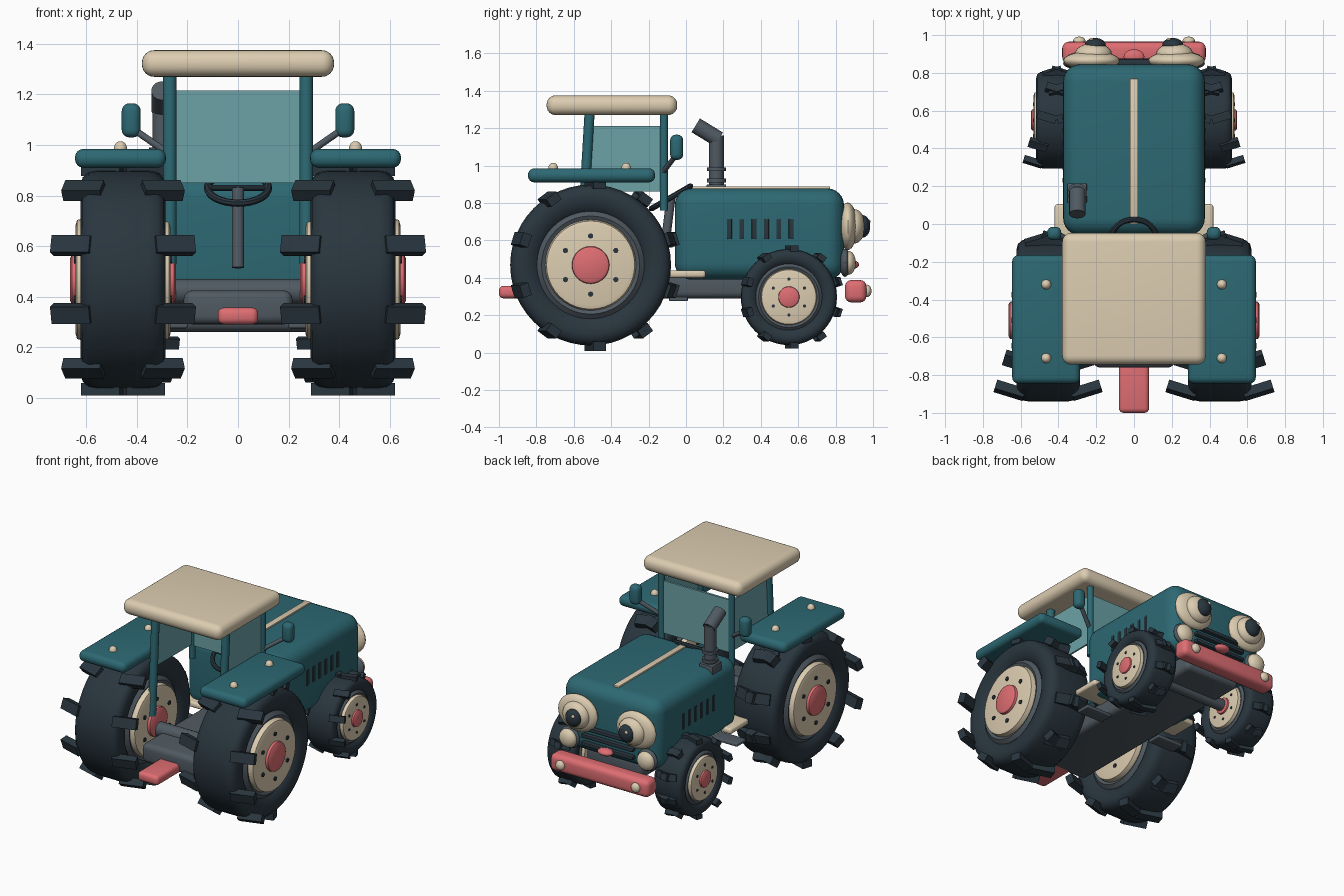
import bpy, bmesh
from math import pi, sin, cos
from mathutils import Matrix, Vector

cube = bpy.data.objects.get("Cube")
if cube:
    bpy.data.objects.remove(cube)


def material(name, *rgb):
    m = bpy.data.materials.new(name)
    m.use_nodes = True
    m.diffuse_color = (*rgb, 1)
    m.node_tree.nodes["Principled BSDF"].inputs["Base Color"].default_value = (*rgb, 1)
    return m


TEAL = material("teal paint", 0.026, 0.14, 0.172)
CREAM = material("cream paint", 0.72, 0.61, 0.44)
RED = material("coral red", 0.73, 0.155, 0.17)
RUBBER = material("dark rubber", 0.022, 0.036, 0.048)
METAL = material("grey metal", 0.08, 0.102, 0.122)
GLASS = material("pale teal glass", 0.15, 0.36, 0.385)


def finish(name, bm, mat, matrix=None):
    """Turn a bmesh into a smooth-shaded object with sharp edges kept."""
    if matrix:
        bm.transform(matrix)
    bmesh.ops.recalc_face_normals(bm, faces=bm.faces)
    mesh = bpy.data.meshes.new(name)
    bm.to_mesh(mesh)
    bm.free()
    mesh.materials.append(mat)
    ob = bpy.data.objects.new(name, mesh)
    bpy.context.collection.objects.link(ob)
    bpy.ops.object.select_all(action='DESELECT')
    ob.select_set(True)
    bpy.context.view_layer.objects.active = ob
    bpy.ops.object.shade_smooth_by_angle(angle=pi / 5)
    return ob


def box(name, lo, hi, mat, bevel=0.0, segments=4):
    """Rounded box between two corners."""
    lo, hi = Vector(lo), Vector(hi)
    bm = bmesh.new()
    bmesh.ops.create_cube(bm, size=1)
    bm.transform(Matrix.Translation((lo + hi) / 2) @ Matrix.Diagonal((*(hi - lo), 1)))
    if bevel:
        bmesh.ops.bevel(bm, geom=bm.edges[:], offset=bevel, segments=segments,
                        profile=0.5, affect='EDGES')
    return finish(name, bm, mat)


def rod(name, a, b, radius, mat, sides=20):
    """Cylinder from point a to point b."""
    a, b = Vector(a), Vector(b)
    bm = bmesh.new()
    bmesh.ops.create_cone(bm, cap_ends=True, segments=sides, radius1=radius,
                          radius2=radius, depth=(b - a).length)
    turn = (b - a).to_track_quat('Z', 'Y').to_matrix().to_4x4()
    return finish(name, bm, mat, Matrix.Translation((a + b) / 2) @ turn)


def ball(name, centre, radii, mat):
    bm = bmesh.new()
    bmesh.ops.create_uvsphere(bm, u_segments=24, v_segments=14, radius=1)
    return finish(name, bm, mat, Matrix.Translation(centre) @ Matrix.Diagonal((*radii, 1)))


def lathe(name, centre, profile, mat, closed=False, steps=40):
    """Spin (x, radius) points around the x axis."""
    bm = bmesh.new()
    vs = [bm.verts.new((x, 0, r)) for x, r in profile]
    for a, b in zip(vs, vs[1:] + vs[:1] if closed else vs[1:]):
        bm.edges.new((a, b))
    bmesh.ops.spin(bm, geom=bm.verts[:] + bm.edges[:], axis=(1, 0, 0), cent=(0, 0, 0),
                   angle=2 * pi, steps=steps)
    bmesh.ops.remove_doubles(bm, verts=bm.verts, dist=0.0005)
    return finish(name, bm, mat, Matrix.Translation(centre))


def symmetric(half):
    return half + [(-x, r) for x, r in reversed(half)]


def wheel(name, centre, R, w, disc, hub, lug):
    """Tyre, tread lugs, rim, disc, hub and bolts; w is half the tyre width."""
    inner = disc * 1.17
    tyre = [(w * 0.8, inner), (w * 0.95, inner + (R - inner) * 0.2), (w, R * 0.86),
            (w * 0.95, R * 0.94), (w * 0.82, R * 0.985), (w * 0.6, R)]
    lathe(name + "_tyre", centre, symmetric(tyre), RUBBER, closed=True, steps=48)
    lathe(name + "_rim", centre, symmetric([(w * 0.85, disc * 0.95), (w * 0.95, disc * 1.08),
          (w * 0.8, inner * 1.02)]), METAL, closed=True)
    lathe(name + "_disc", centre, symmetric([(w * 1.08, 0), (w * 1.12, disc * 0.88),
          (w * 1.08, disc * 0.97), (w * 0.9, disc)]), CREAM)
    lathe(name + "_hub", centre, symmetric([(w * 1.25, 0), (w * 1.25, hub * 0.8),
          (w * 1.2, hub * 0.95), (w, hub)]), RED, steps=28)
    for i in range(6):
        a = i * pi / 3
        p = Vector(centre) + Vector((0, sin(a), cos(a))) * disc * 0.64
        reach = Vector((w * 1.15, 0, 0))
        rod(name + "_bolt", p - reach, p + reach, disc * 0.06, RUBBER, 8)
    # chevron lugs, each row swung about the upright axis of the wheel
    bm = bmesh.new()
    for s in (-1, 1):
        for i in range(10):
            bmesh.ops.create_cube(bm, size=1, matrix=Matrix.Rotation(s * 0.3, 4, 'Z')
                                  @ Matrix.Rotation(i * pi / 5, 4, 'X')
                                  @ Matrix.Translation((s * w * 0.5, 0, -R - lug * 0.1))
                                  @ Matrix.Diagonal((w * 0.95, lug * 1.4, lug, 1)))
    finish(name + "_lugs", bm, RUBBER, Matrix.Translation(centre))


# Body
box("hood", (-0.375, -0.06, 0.39), (0.375, 0.845, 0.878), TEAL, 0.09, 6)
box("hood_stripe", (-0.022, 0, 0.87), (0.022, 0.77, 0.888), CREAM, 0.004, 2)
box("chassis", (-0.215, -0.76, 0.29), (0.215, 0.8, 0.425), METAL, 0.035)
box("tow_hitch", (-0.08, -1, 0.29), (0.08, -0.7, 0.357), RED, 0.025)
box("bumper", (-0.38, 0.85, 0.268), (0.38, 0.965, 0.388), RED, 0.035)
box("roof", (-0.38, -0.745, 1.27), (0.38, -0.047, 1.375), CREAM, 0.048, 6)
box("windscreen", (-0.26, -0.125, 0.85), (0.26, -0.11, 1.215), GLASS)
rod("rear_axle", (-0.4, -0.51, 0.42), (0.4, -0.51, 0.42), 0.05, METAL)
rod("front_axle", (-0.4, 0.55, 0.3), (0.4, 0.55, 0.3), 0.04, METAL)

# Steering
rod("steering_column", (0, -0.12, 0.515), (0, -0.08, 0.83), 0.024, METAL)
bm = bmesh.new()
ring = [bm.verts.new((0.12 + 0.015 * cos(k * pi / 4), 0, 0.015 * sin(k * pi / 4))) for k in range(8)]
for a, b in zip(ring, ring[1:] + ring[:1]):
    bm.edges.new((a, b))
bmesh.ops.spin(bm, geom=bm.verts[:] + bm.edges[:], axis=(0, 0, 1), cent=(0, 0, 0),
               angle=2 * pi, steps=32)
bmesh.ops.remove_doubles(bm, verts=bm.verts, dist=0.0005)
finish("steering_wheel", bm, RUBBER,
       Matrix.Translation((0, -0.08, 0.83)) @ Matrix.Rotation(pi / 6, 4, 'X'))
rod("steering_spoke", (-0.12, -0.08, 0.83), (0.12, -0.08, 0.83), 0.011, RUBBER, 10)

# Exhaust
box("exhaust_base", (-0.355, 0.11, 0.83), (-0.25, 0.215, 0.9), METAL, 0.006, 2)
rod("exhaust_pipe", (-0.3, 0.163, 0.8), (-0.3, 0.163, 1.16), 0.039, METAL)
rod("exhaust_outlet", (-0.3, 0.175, 1.14), (-0.3, 0.052, 1.215), 0.043, METAL)
for z in (0.91, 0.97):
    rod("exhaust_band", (-0.3, 0.163, z), (-0.3, 0.163, z + 0.02), 0.052, METAL)

# Grille and mouth
for z in (0.58, 0.525, 0.47):
    box("grille_bar", (-0.2, 0.83, z - 0.014), (0.2, 0.875, z + 0.014), RUBBER, 0.01, 2)
ball("mouth", (0, 0.885, 0.47), (0.055, 0.04, 0.024), RED)

# Mirrored parts
for s in (-1, 1):
    def sbox(name, x0, x1, y0, y1, z0, z1, mat, bevel=0.0):
        a, b = sorted((s * x0, s * x1))
        return box(name, (a, y0, z0), (b, y1, z1), mat, bevel)

    wheel("rear_wheel", (s * 0.455, -0.51, 0.468), 0.43, 0.168, 0.243, 0.103, 0.05)
    wheel("front_wheel", (s * 0.41, 0.55, 0.297), 0.257, 0.108, 0.15, 0.058, 0.032)

    # Fenders and cab
    sbox("fender", 0.285, 0.645, -0.845, -0.165, 0.91, 0.985, TEAL, 0.034)
    for y in (-0.32, -0.71):
        ball("fender_stud", (s * 0.465, y, 0.985), (0.026, 0.026, 0.03), CREAM)
    rod("rear_post", (s * 0.27, -0.56, 0.53), (s * 0.27, -0.515, 1.29), 0.027, TEAL, 16)
    rod("front_post", (s * 0.27, -0.118, 0.76), (s * 0.27, -0.118, 1.29), 0.022, TEAL, 16)
    sbox("side_window", 0.262, 0.274, -0.52, -0.12, 0.86, 1.212, GLASS)

    # Mirrors
    rod("mirror_arm", (s * 0.28, -0.118, 0.97), (s * 0.41, -0.05, 1.06), 0.014, METAL, 12)
    sbox("mirror", 0.385, 0.46, -0.085, -0.015, 1.03, 1.165, TEAL, 0.03)

    # Steps
    sbox("upper_step", 0.2, 0.42, -0.1, 0.105, 0.4, 0.44, CREAM, 0.015)
    sbox("lower_step", 0.2, 0.4, -0.09, 0.01, 0.275, 0.297, METAL, 0.006)

    # Hood vents
    for i in range(6):
        y = 0.232 + i * 0.066
        sbox("vent", 0.36, 0.379, y - 0.013, y + 0.013, 0.607, 0.715, RUBBER, 0.003)

    # Eye lamps, small lamps and bumper lamps
    ball("eye_base", (s * 0.225, 0.865, 0.675), (0.15, 0.05, 0.127), CREAM)
    ball("eye_white", (s * 0.215, 0.9, 0.675), (0.098, 0.058, 0.092), CREAM)
    ball("eye_pupil", (s * 0.205, 0.945, 0.675), (0.056, 0.04, 0.06), RUBBER)
    ball("eye_glint", (s * 0.205 - 0.02, 0.978, 0.7), (0.012, 0.008, 0.012), CREAM)
    ball("small_lamp_ring", (s * 0.3, 0.85, 0.48), (0.075, 0.03, 0.075), METAL)
    ball("small_lamp", (s * 0.3, 0.868, 0.48), (0.064, 0.04, 0.064), CREAM)
    ball("bumper_lamp", (s * 0.29, 0.968, 0.33), (0.033, 0.024, 0.033), CREAM)
